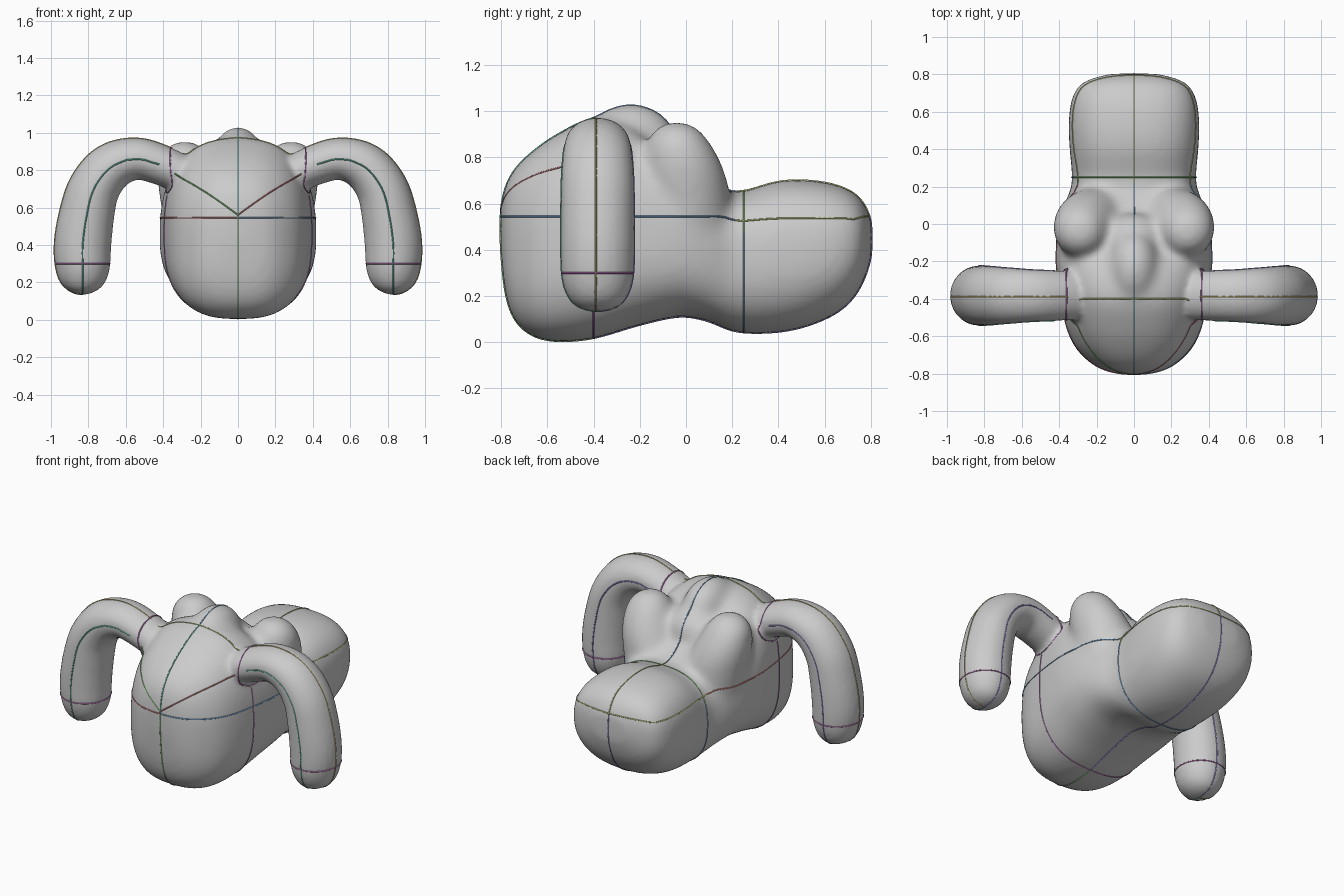
import bpy, bmesh
from math import cos, sin, pi, copysign
from mathutils import Vector, Matrix
from mathutils.bvhtree import BVHTree

if "Cube" in bpy.data.objects:
    bpy.data.objects.remove(bpy.data.objects["Cube"])


def smooth_path(pts, n=6):
    """Catmull-Rom resampling of a list of equal-length tuples."""
    pts = [Vector(p) for p in pts]
    out = []
    for i in range(len(pts) - 1):
        a, b, c, d = pts[max(i - 1, 0)], pts[i], pts[i + 1], pts[min(i + 2, len(pts) - 1)]
        for k in range(n):
            t = k / n
            out.append(0.5 * (2 * b + (c - a) * t + (2 * a - 5 * b + 4 * c - d) * t * t
                              + (3 * b - a - 3 * c + d) * t ** 3))
    return out + [pts[-1]]


def spow(v, e):
    return copysign(abs(v) ** e, v)


def loft(bm, rings):
    loops = [[bm.verts.new(p) for p in r] for r in rings]
    faces = [bm.faces.new(loops[0]), bm.faces.new(loops[-1])]
    for a, b in zip(loops, loops[1:]):
        for i in range(len(a)):
            j = (i + 1) % len(a)
            faces.append(bm.faces.new((a[i], a[j], b[j], b[i])))
    bmesh.ops.recalc_face_normals(bm, faces=faces)


def ellipsoid(bm, centre, radii):
    m = Matrix.Translation(centre) @ Matrix.Diagonal((*radii, 1))
    bmesh.ops.create_uvsphere(bm, u_segments=32, v_segments=20, radius=1, matrix=m)


def fuse(ob, iterations):
    """Merge all overlapping lumps into one skin and soften the joins."""
    rem = ob.modifiers.new("fuse", 'REMESH')
    rem.mode, rem.voxel_size = 'VOXEL', .016
    sm = ob.modifiers.new("soften", 'SMOOTH')
    sm.factor, sm.iterations = .5, iterations
    bpy.context.view_layer.objects.active = ob
    ob.select_set(True)
    for m in ("fuse", "soften"):
        bpy.ops.object.modifier_apply(modifier=m)


# Body stations: y, half width, bottom z, top z
BODY = [(-.804, .06, .42, .58), (-.784, .16, .22, .67), (-.742, .235, .095, .75),
        (-.66, .315, .024, .83), (-.55, .365, .002, .905), (-.40, .395, .016, .972),
        (-.25, .415, .06, .95), (-.15, .42, .087, .88), (-.02, .41, .112, .78),
        (.10, .375, .09, .70), (.22, .332, .043, .65), (.40, .345, .043, .698),
        (.55, .35, .078, .70), (.68, .33, .145, .672), (.76, .27, .245, .618),
        (.804, .13, .37, .53)]

# Arm stations: x, z, in-plane radius, y radius
ARM = [(.26, .76, .10, .13), (.42, .83, .108, .135), (.55, .86, .113, .14),
       (.68, .815, .128, .15), (.77, .70, .138, .158), (.81, .55, .148, .16),
       (.83, .40, .153, .16), (.83, .28, .146, .155), (.83, .20, .12, .13),
       (.83, .155, .075, .09), (.83, .134, .02, .03)]
ARM_Y = -.383

# Hip lobe stations: z, centre x, centre y, x radius, y radius
LOBE = [(.45, .20, 0, .19, .20), (.62, .215, .0, .20, .195), (.72, .25, -.01, .18, .185),
        (.80, .272, -.022, .16, .165), (.88, .285, -.035, .13, .13),
        (.935, .285, -.04, .08, .08), (.957, .285, -.04, .02, .02)]


def body_ring(st, n=40):
    y, w, zb, zt = st
    f = min(max((y + .1) / .4, 0), 1)            # front is boxier below than the rear
    mid, ring = zb + (zt - zb) * (.46 + .06 * f), []
    for k in range(n):
        a = 2 * pi * k / n
        e, h = (2 / 2.6, zt - mid) if sin(a) > 0 else (2 / (2.75 - .3 * f), mid - zb)
        ring.append((w * spow(cos(a), e), y, mid + h * spow(sin(a), e)))
    return ring


def arm_rings(side):
    sts, rings = smooth_path(ARM), []
    for i, (x, z, r, ry) in enumerate(sts):
        p, q = sts[max(i - 1, 0)], sts[min(i + 1, len(sts) - 1)]
        t = Vector((q[0] - p[0], q[1] - p[1])).normalized()
        ring = []
        for k in range(24):
            a = 2 * pi * k / 24
            u = r * cos(a)
            ring.append((side * (x - t.y * u), ARM_Y + ry * sin(a), z + t.x * u))
        rings.append(ring)
    return rings


def lobe_rings(side):
    ang = [2 * pi * k / 24 for k in range(24)]
    return [[(side * (x + rx * cos(a)), y + ry * sin(a), z) for a in ang]
            for z, x, y, rx, ry in smooth_path(LOBE)]


# Sculpted body lumps, softly blended
bm = bmesh.new()
loft(bm, [body_ring(s) for s in smooth_path(BODY, 5)])
ellipsoid(bm, (0, -.24, .85), (.14, .205, .183))      # crest
ellipsoid(bm, (0, -.11, .75), (.18, .17, .16))        # slope behind crest
for s in (1, -1):
    loft(bm, lobe_rings(s))                           # hip lobe
me = bpy.data.meshes.new("body_skin")
bm.to_mesh(me)
bm.free()
body = bpy.data.objects.new("body_skin", me)
bpy.context.collection.objects.link(body)
fuse(body, 30)

# Hanging arms, joined with a tighter crease
bm = bmesh.new()
bm.from_mesh(body.data)
for s in (1, -1):
    loft(bm, arm_rings(s))
bm.to_mesh(body.data)
bm.free()
fuse(body, 6)
bpy.ops.object.shade_smooth()

# Thin coloured guide strokes snapped onto the skin
tree = BVHTree.FromPolygons([v.co for v in body.data.vertices],
                            [p.vertices for p in body.data.polygons])
COLOURS = {"red": (.6, .2, .2), "green": (.25, .6, .2), "blue": (.2, .4, .65),
           "violet": (.3, .25, .65), "magenta": (.55, .2, .55), "ochre": (.6, .5, .2),
           "teal": (.15, .55, .45), "lime": (.5, .6, .2)}
MATS = {}
for name, c in COLOURS.items():
    MATS[name] = bpy.data.materials.new(name + "_stroke")
    MATS[name].diffuse_color = (*c, 1)


def stroke(name, colour, pts, closed=False):
    pts = [Vector(p) for p in pts]
    dense = smooth_path(pts + pts[:1] if closed else pts, 6)
    cu = bpy.data.curves.new(name, 'CURVE')
    cu.dimensions, cu.bevel_depth, cu.bevel_resolution = '3D', .004, 0
    sp = cu.splines.new('POLY')
    sp.points.add(len(dense) - 1)
    for q, p in zip(sp.points, dense):
        q.co = (*tree.find_nearest(p)[0], 1)
    cu.materials.append(MATS[colour])
    bpy.context.collection.objects.link(bpy.data.objects.new(name, cu))


# Centre line, top and bottom
tip, tail = [(0, -.8, .545)], [(0, .8, .545)]
stroke("front_top_stroke", "teal", tip + [(0, s[0], s[3]) for s in BODY[1:6]])
stroke("crest_stroke", "blue", [(0, -.4, .97), (0, -.24, 1.03), (0, -.1, .95), (0, .07, .78), (0, .22, .66)])
stroke("rear_top_stroke", "lime", [(0, s[0], s[3]) for s in BODY[10:-1]] + tail)
stroke("front_low_stroke", "green", tip + [(0, s[0], s[2]) for s in BODY[:6]])
stroke("rear_low_stroke", "violet", [(0, s[0], s[2]) for s in BODY[5:]] + tail)

# Cross sections at chest and waist
for label, st, low, high, cut in (("chest", BODY[5], "magenta", "lime", 5),
                                  ("waist", (.25, .335, .045, .66), "blue", "green", 2)):
    ring = body_ring(st)
    stroke(label + "_low_stroke", low, ring[18:] + ring[:3])
    stroke(label + "_high_stroke", high, ring[cut:21 - cut])

for s, tag in ((1, "left"), (-1, "right")):
    # Waterline and brow
    line = [(s * y[1], y[0], .545) for y in BODY]
    stroke(tag + "_front_line", "blue" if s > 0 else "red", tip + line[:11])
    stroke(tag + "_rear_line", "lime", line[10:-1] + tail)
    stroke(tag + "_brow_line", "red" if s > 0 else "green",
           [(0, -.8, .56), (s * .17, -.74, .68), (s * .34, -.53, .78)])
    # Arm lengthwise lines, wrist ring and shoulder ring
    for lab, col, dy in (("front", "teal", -.16), ("back", "violet", .16)):
        stroke(f"{tag}_arm_{lab}_line", col,
               [(s * a[0], ARM_Y + dy, a[1]) for a in ARM[1:9]] + [(s * .83, ARM_Y, .13)])
    stroke(tag + "_arm_outer_line", "ochre",
           [(s * x, -.39, z) for x, z in ((.35, .92), (.55, .98), (.72, .94), (.86, .82),
                                          (.94, .65), (.985, .42), (.96, .25), (.83, .13))])
    ang = [2 * pi * k / 12 for k in range(12)]
    stroke(tag + "_wrist_ring", "magenta",
           [(s * .83 + .15 * cos(a), ARM_Y + .15 * sin(a), .3) for a in ang], True)
    stroke(tag + "_shoulder_ring", "magenta",
           [(s * .36, ARM_Y + .15 * cos(a), .8 + .12 * sin(a)) for a in ang], True)

for m in bpy.data.materials:
    if m.users and not m.is_grease_pencil:
        m.use_nodes = True
        m.node_tree.nodes["Principled BSDF"].inputs["Base Color"].default_value = m.diffuse_color
